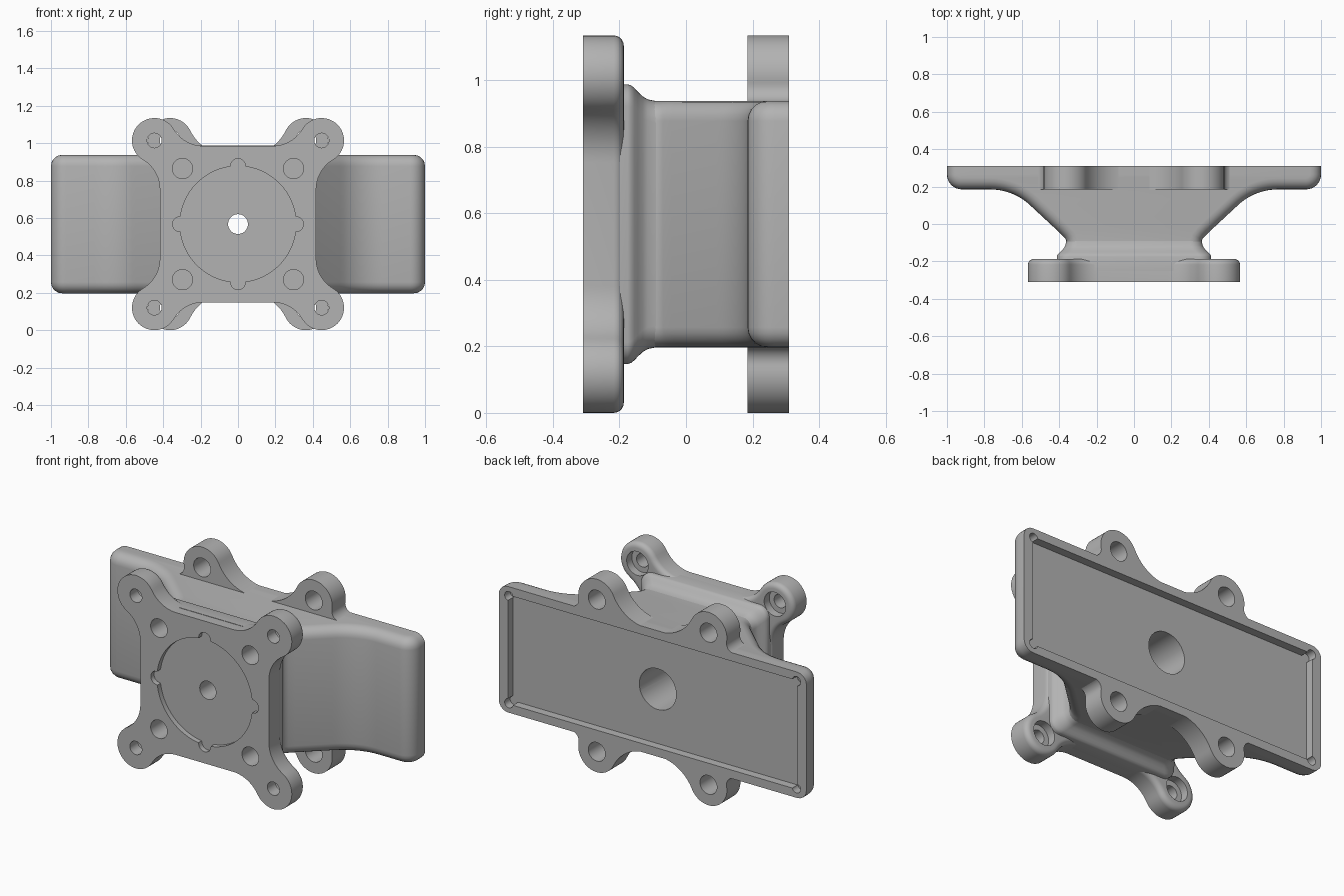
import bpy, bmesh
from math import sin, cos, pi, atan2, sqrt, radians

if "Cube" in bpy.data.objects:
    bpy.data.objects.remove(bpy.data.objects["Cube"])

MID = 0.567                  # height of the part's centre
FRONT, BACK = -0.31, 0.31
FLANGE_BACK, PLATE_FRONT = -0.187, 0.185
EAR_Z, EAR_R = 0.447, 0.12

grey = bpy.data.materials.new("cast grey")
grey.use_nodes = True
grey.diffuse_color = (0.45, 0.45, 0.45, 1)
grey.node_tree.nodes["Principled BSDF"].inputs["Base Color"].default_value = (0.45, 0.45, 0.45, 1)


def arc(cx, cy, r, a0, a1, n=12):
    """Points on an arc, angles in radians."""
    return [(cx + r * cos(a0 + (a1 - a0) * i / n), cy + r * sin(a0 + (a1 - a0) * i / n))
            for i in range(n + 1)]


def along_y(p, d):
    return (p[0], d, p[1] + MID)


def along_z(p, d):
    return (p[0], p[1], d + MID)


def loft(name, rings, place, rim=None, bevel=0.0):
    """Skin (depth, outline) rings; optionally round the edges picked by rim."""
    bm = bmesh.new()
    loops = [[bm.verts.new(place(p, d)) for p in pts] for d, pts in rings]
    n = len(loops[0])
    for a, b in zip(loops, loops[1:]):
        for i in range(n):
            j = (i + 1) % n
            bm.faces.new((a[i], a[j], b[j], b[i]))
    bm.faces.new(loops[0][::-1])
    bm.faces.new(loops[-1])
    bmesh.ops.recalc_face_normals(bm, faces=bm.faces)
    if rim:
        edges = [e for e in bm.edges if rim(e.verts[0].co, e.verts[1].co)]
        bmesh.ops.bevel(bm, geom=edges, offset=bevel, offset_type='OFFSET', segments=5,
                        profile=0.5, affect='EDGES', clamp_overlap=False)
        bmesh.ops.recalc_face_normals(bm, faces=bm.faces)
    me = bpy.data.meshes.new(name)
    bm.to_mesh(me)
    bm.free()
    me.materials.append(grey)
    ob = bpy.data.objects.new(name, me)
    bpy.context.collection.objects.link(ob)
    return ob


def hole(x, z, r, y0, y1):
    pts = arc(x, z, r, 0, 2 * pi, 40)[:-1]
    ob = loft("hole_cutter", [(y0, pts), (y1, pts)], along_y)
    ob.hide_render = True
    return ob


def rounded_rect(hx, hz, r):
    pts = []
    for k, (sx, sz) in enumerate(((1, 1), (-1, 1), (-1, -1), (1, -1))):
        pts += arc(sx * (hx - r), sz * (hz - r), r, k * pi / 2, (k + 1) * pi / 2, 8)
    return pts


def reach(R, h):
    """Sideways distance from an ear to a fillet of radius R, ear raised h over the edge."""
    return sqrt((R + EAR_R) ** 2 - (R - h) ** 2)


# Front flange: four diagonal ears blended into a square
edge, R = 0.418, 0.185
dx = reach(R, EAR_Z - edge)
phi = atan2(dx, EAR_Z - edge - R)
corner = (arc(edge + R, EAR_Z - dx, R, pi, phi)
          + arc(EAR_Z, EAR_Z, EAR_R, phi - pi, 1.5 * pi - phi, 24)[1:]
          + arc(EAR_Z - dx, edge + R, R, pi / 2 - phi, -pi / 2)[1:])
outline = []
for k in range(4):
    c, s = (1, 0, -1, 0)[k], (0, 1, 0, -1)[k]
    outline += [(x * c - z * s, x * s + z * c) for x, z in corner]
flange = loft("front_flange", [(FRONT, outline), (FLANGE_BACK, outline)], along_y,
              lambda a, b: min(a.y, b.y) > FLANGE_BACK - 0.001, 0.03)

# Flared collar joining flange and neck
flare = [(-0.25, 0.05), (-0.175, 0.05), (-0.165, 0.047), (-0.155, 0.039), (-0.145, 0.028),
         (-0.13, 0.014), (-0.115, 0.005), (-0.09, 0.0)]
collar = loft("flared_collar",
              [(y, rounded_rect(0.362 + e, 0.37 + e, 0.065)) for y, e in flare], along_y)

# Neck sweeping out into the two wings, outer edges rounded
side = ([(0.36, -0.17), (0.36, -0.1), (0.364, -0.083), (0.376, -0.068)]
        + [(0.40, -0.054 + 0.01)]
        + arc(0.77, -0.13, 0.315, 0.75 * pi, pi / 2, 10)
        + arc(0.92, PLATE_FRONT + 0.08, 0.08, pi / 2 * 3, 2 * pi, 8)
        + [(1.0, BACK)])
profile = side + [(-x, y) for x, y in reversed(side)]


def wing_rim(a, b):
    return abs(a.z - b.z) < 1e-4 and min(a.y, b.y) < BACK - 0.001 and max(a.y, b.y) > -0.169


neck = loft("neck_and_wings", [(-0.37, profile), (0.37, profile)], along_z, wing_rim, 0.06)

# Rear ears: two above and two below, on a plate behind the neck
ear_x, edge, outer, inner = 0.363, 0.366, 0.05, 0.24
h = EAR_Z - edge
d1, d2 = reach(outer, h), reach(inner, h)
p1, p2 = atan2(h - outer, -d1), atan2(h - inner, d2)
ear = (arc(ear_x + d1, edge + outer, outer, 1.5 * pi, p1, 8)
       + arc(ear_x, EAR_Z, EAR_R, p1 - pi, p2 + pi, 28)[1:]
       + arc(ear_x - d2, edge + inner, inner, p2, -pi / 2)[1:])
half = ear + [(-x, z) for x, z in reversed(ear)]
outline = half + [(-x, -z) for x, z in half]
ears = loft("rear_ears", [(PLATE_FRONT, outline), (BACK, outline)], along_y)

# Cutters: round front recess with four notches
ring = []
for i in range(288):
    a = 2 * pi * i / 288
    t = (a + pi / 4) % (pi / 2) - pi / 4
    inside = 0.04 ** 2 - (0.31 * sin(t)) ** 2
    r = max(0.31, 0.31 * cos(t) + sqrt(inside)) if inside > 0 else 0.31
    ring.append((r * cos(a), r * sin(a)))
recess = loft("recess_cutter", [(FRONT - 0.05, ring), (-0.28, ring)], along_y)

# Cutters: rear pocket and centre bore
box = [(-0.94, -0.32), (0.94, -0.32), (0.94, 0.32), (-0.94, 0.32)]
pocket = loft("pocket_cutter", [(0.262, box), (BACK + 0.05, box)], along_y)
bore = hole(0, 0, 0.053, -0.4, 0.4)
wide_bore = hole(0, 0, 0.12, -0.14, 0.4)

# Cutters: holes repeated in all four corners
flange_cuts, blind, ear_holes, reliefs = [], [], [], []
for sx in (-1, 1):
    for sz in (-1, 1):
        flange_cuts.append(hole(sx * EAR_Z, sz * EAR_Z, 0.039, -0.4, -0.15))
        flange_cuts.append(hole(sx * EAR_Z, sz * EAR_Z, 0.07, -0.235, -0.13))
        blind.append(hole(sx * 0.297, sz * 0.297, 0.054, -0.4, -0.12))
        ear_holes.append(hole(sx * ear_x, sz * EAR_Z, 0.055, 0.1, 0.4))
        reliefs.append(hole(sx * 0.935, sz * 0.315, 0.027, 0.259, 0.4))

jobs = {
    flange: [recess, bore] + flange_cuts + blind,
    collar: [bore, wide_bore] + flange_cuts + blind,
    neck: [pocket, bore, wide_bore] + blind + reliefs,
    ears: [pocket, wide_bore] + ear_holes,
}

# Cut every part, then shade it
for part, cutters in jobs.items():
    bpy.ops.object.select_all(action='DESELECT')
    part.select_set(True)
    bpy.context.view_layer.objects.active = part
    for cutter in cutters:
        mod = part.modifiers.new("cut", 'BOOLEAN')
        mod.operation = 'DIFFERENCE'
        mod.solver = 'EXACT'
        mod.object = cutter
        bpy.ops.object.modifier_apply(modifier=mod.name)
    bpy.ops.object.shade_smooth_by_angle(angle=radians(32))

for cutter in [recess, pocket, bore, wide_bore] + flange_cuts + blind + ear_holes + reliefs:
    bpy.data.objects.remove(cutter)
